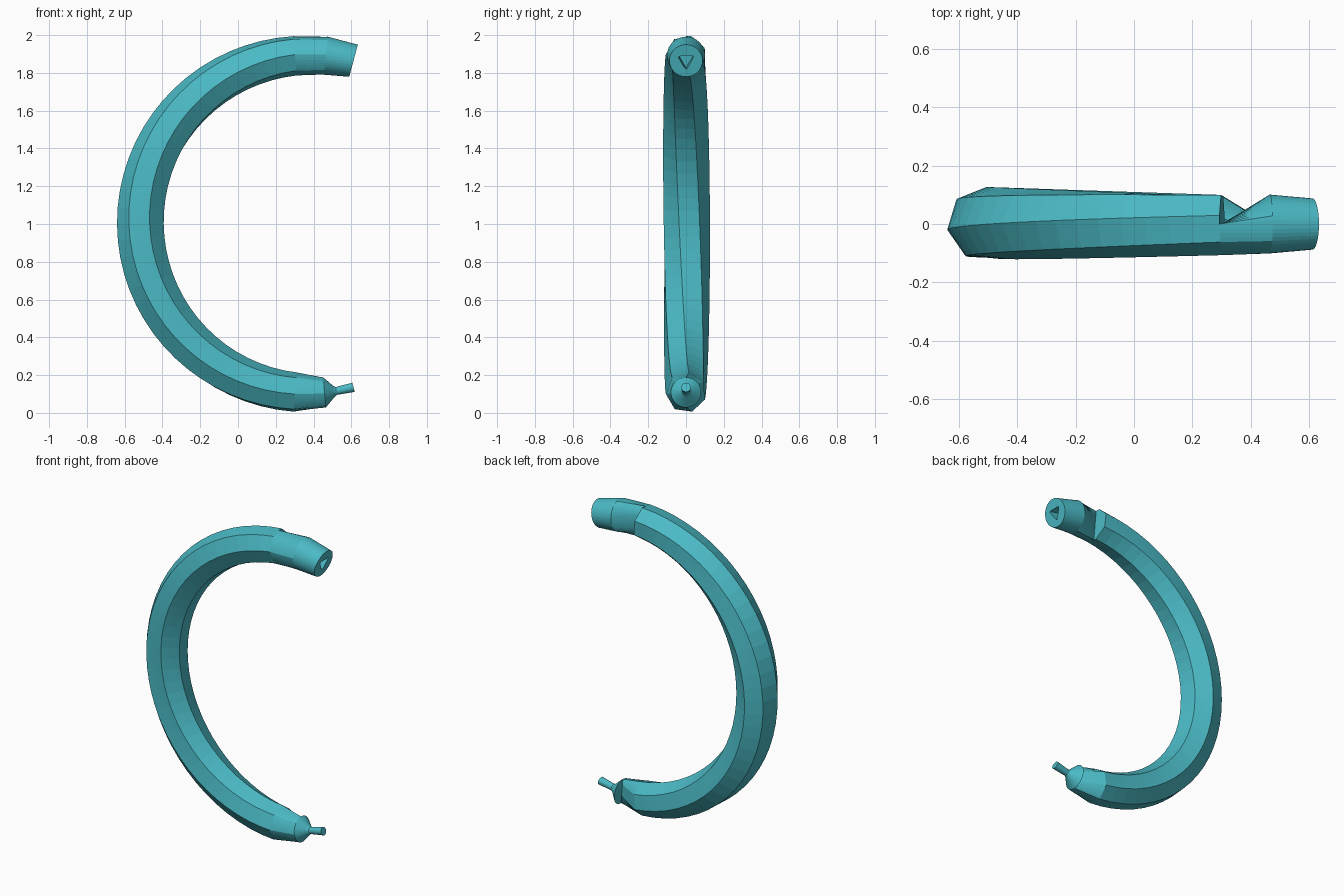
import bpy, bmesh
from math import sin, cos, pi, radians
from mathutils import Vector

if "Cube" in bpy.data.objects:
    bpy.data.objects.remove(bpy.data.objects["Cube"])

N = 42                       # points per ring (divides into 7 and 3 sides)
CX, CZ, R = 0.38, 1.0, 0.895  # arc centre and centreline radius


def ring(theta, radius, phase, sides=0, clip=None):
    """Round (sides=0) or polygonal ring across the arc at angle theta;
    clip flattens everything behind that y."""
    t = radians(theta)
    out = Vector((cos(t), 0, sin(t)))
    centre = Vector((CX, 0, CZ)) + out * R
    pts = []
    for i in range(N):
        a = 2 * pi * i / N
        r = radius
        if sides:
            half = pi / sides
            r *= cos(half) / cos(a % (2 * half) - half)
        a += radians(phase)
        p = centre + out * r * cos(a) + Vector((0, -r * sin(a), 0))
        if clip is not None:
            p.y = min(p.y, clip)
        pts.append(p)
    return pts


def loft(name, rings, mat):
    bm = bmesh.new()
    loops = [[bm.verts.new(p) for p in r] for r in rings]
    for a, b in zip(loops, loops[1:]):
        for i in range(N):
            j = (i + 1) % N
            bm.faces.new((a[i], a[j], b[j], b[i]))
    bm.faces.new(loops[0][::-1])
    bm.faces.new(loops[-1])
    bmesh.ops.remove_doubles(bm, verts=bm.verts, dist=1e-5)
    bmesh.ops.recalc_face_normals(bm, faces=bm.faces)
    me = bpy.data.meshes.new(name)
    bm.to_mesh(me)
    bm.free()
    me.materials.append(mat)
    ob = bpy.data.objects.new(name, me)
    bpy.context.collection.objects.link(ob)
    return ob


teal = bpy.data.materials.new("teal")
teal.diffuse_color = (0.07, 0.49, 0.56, 1)
teal.use_nodes = True
teal.node_tree.nodes["Principled BSDF"].inputs["Base Color"].default_value = teal.diffuse_color

# Upper round end with triangular pocket, then the notch with its straight wall
P0, P1 = -16, 34
rings = [
    ring(79, 0.052, -60, 3),
    ring(75, 0.052, -60, 3),
    ring(75, 0.088, P0),
    ring(84.5, 0.101, P0),
    ring(95, 0.107, P0, 7, clip=0.0),
]

# Seven-sided twisting body, thickest in the middle
STEPS = 34
for k in range(STEPS + 1):
    f = k / STEPS
    rings.append(ring(95 + 170 * f, 0.107 + 0.02 * sin(pi * f),
                      P0 + (P1 - P0) * f, 7))

# Lower notch, taper and stem
rings += [
    ring(275, 0.08, P1, clip=0.0),
    ring(275, 0.08, P1),
    ring(278.3, 0.028, P1),
    ring(279, 0.021, P1),
    ring(285, 0.025, P1),
]
loft("curved_body", rings, teal)
